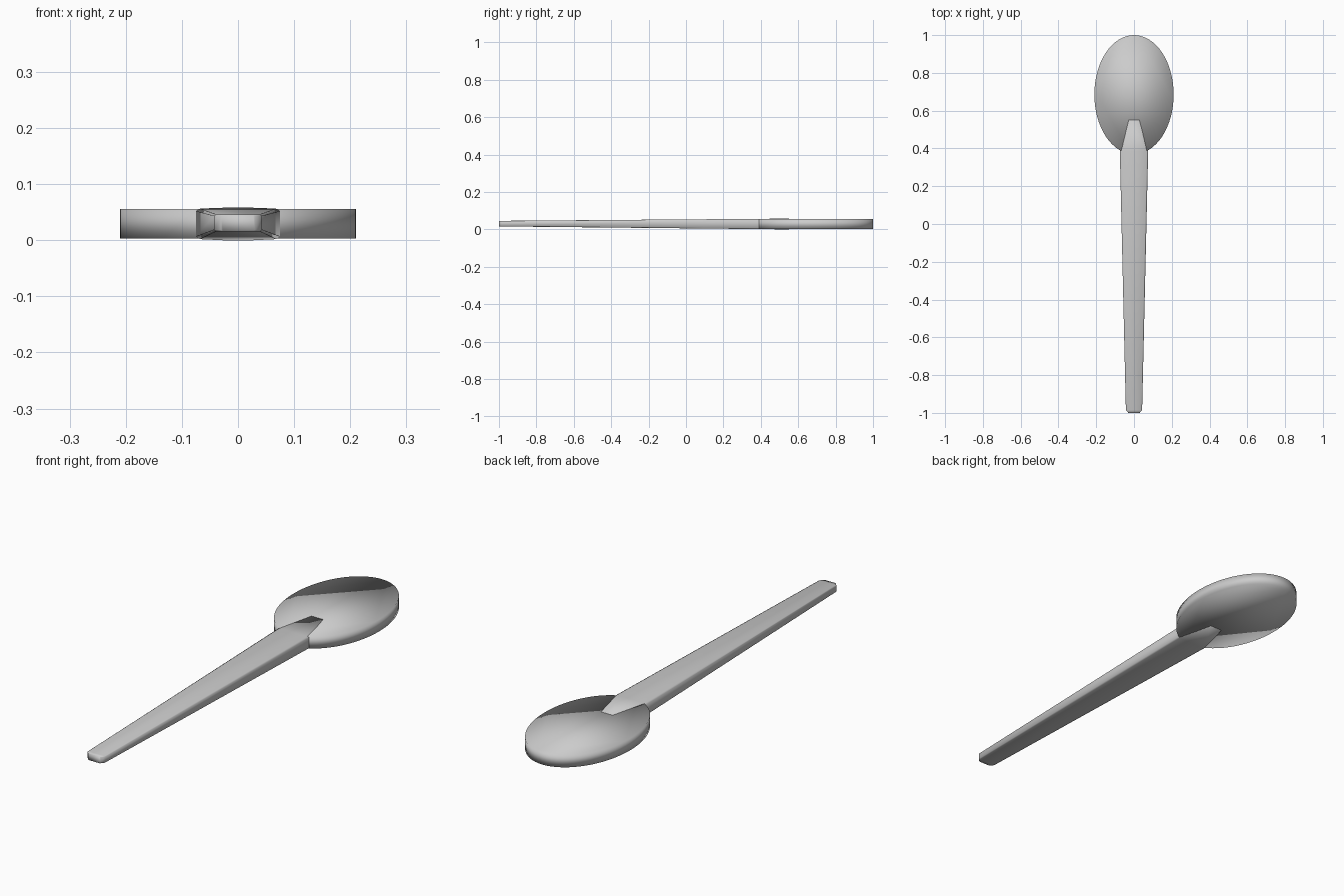
import bpy, bmesh, math

if "Cube" in bpy.data.objects:
    bpy.data.objects.remove(bpy.data.objects["Cube"])


def loft(name, rings):
    """Skin a list of equal-length closed rings, cap both ends, shade smooth."""
    bm = bmesh.new()
    loops = [[bm.verts.new(p) for p in ring] for ring in rings]
    n = len(loops[0])
    for a, b in zip(loops, loops[1:]):
        for i in range(n):
            j = (i + 1) % n
            bm.faces.new((a[i], a[j], b[j], b[i]))
    bm.faces.new(loops[0])
    bm.faces.new(loops[-1])
    bmesh.ops.recalc_face_normals(bm, faces=bm.faces)
    for f in bm.faces:
        f.smooth = True
    mesh = bpy.data.meshes.new(name)
    bm.to_mesh(mesh)
    bm.free()
    obj = bpy.data.objects.new(name, mesh)
    bpy.context.collection.objects.link(obj)
    return obj


# Paddle head: flat elliptical disc with smooth-shaded rim
SIDES = 64
loft("paddle_head", [
    [(0.21 * math.cos(2 * math.pi * i / SIDES),
      0.685 + 0.315 * math.sin(2 * math.pi * i / SIDES), z)
     for i in range(SIDES)]
    for z in (0.0035, 0.056)])


def handle_ring(y, w, low, high):
    """Rectangle with slightly chamfered long edges."""
    cx, cz = w * 0.1, (high - low) * 0.08
    return [(-w, y, low + cz), (-w + cx, y, low), (w - cx, y, low), (w, y, low + cz),
            (w, y, high - cz), (w - cx, y, high), (-w + cx, y, high), (-w, y, high - cz)]


# Handle: tapers to a clipped tip, tongue runs a little way into the head
loft("handle", [handle_ring(*s) for s in (
    (-1.0, 0.030, 0.016, 0.046),
    (-0.985, 0.043, 0.016, 0.046),
    (0.385, 0.075, 0.002, 0.0565),
    (0.55, 0.030, 0.0, 0.058))])
